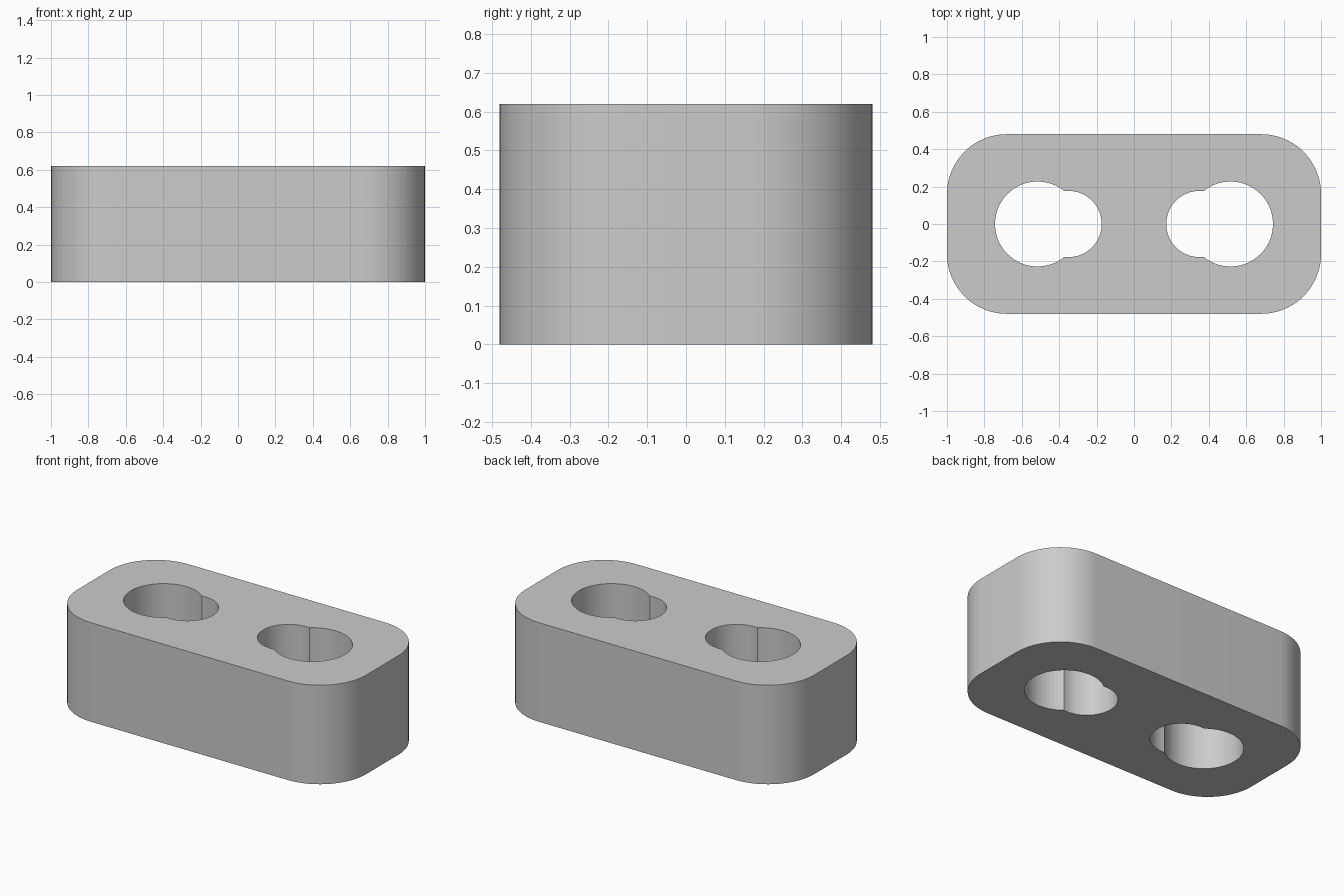
import bpy, bmesh
from math import cos, sin, pi, atan2, sqrt, radians

cube = bpy.data.objects.get("Cube")
if cube:
    bpy.data.objects.remove(cube, do_unlink=True)

HEIGHT = 0.62
HALF_X, HALF_Y, CORNER = 1.0, 0.48, 0.32
BIG_X, BIG_R = 0.516, 0.227      # wide part of each keyhole
SMALL_X, SMALL_R = 0.35, 0.177   # narrow part, towards the middle


def arc(cx, cy, r, start, end, steps):
    return [(cx + r * cos(start + (end - start) * i / steps),
             cy + r * sin(start + (end - start) * i / steps))
            for i in range(steps + 1)]


def rounded_outline():
    points = []
    for i, (sx, sy) in enumerate([(1, 1), (-1, 1), (-1, -1), (1, -1)]):
        points += arc(sx * (HALF_X - CORNER), sy * (HALF_Y - CORNER), CORNER,
                      i * pi / 2, (i + 1) * pi / 2, 20)
    return points


def keyhole(side):
    # Two overlapping circles joined where they cross
    d = BIG_X - SMALL_X
    a = (d * d + BIG_R ** 2 - SMALL_R ** 2) / (2 * d)
    h = sqrt(BIG_R ** 2 - a * a)
    big, small = atan2(h, -a), atan2(h, d - a)
    points = arc(BIG_X, 0, BIG_R, -big, big, 48)
    points += arc(SMALL_X, 0, SMALL_R, small, 2 * pi - small, 36)[1:-1]
    return [(side * x, y) for x, y in points]


# Flat plan with two holes, extruded to full height
bm = bmesh.new()
edges = []
for loop in (rounded_outline(), keyhole(1), keyhole(-1)):
    verts = [bm.verts.new((x, y, 0)) for x, y in loop]
    edges += [bm.edges.new((v, verts[i - 1])) for i, v in enumerate(verts)]
bmesh.ops.triangle_fill(bm, edges=edges, use_beauty=True, normal=(0, 0, 1))
top = bmesh.ops.extrude_face_region(bm, geom=bm.faces[:], use_keep_orig=True)
bmesh.ops.translate(bm, vec=(0, 0, HEIGHT),
                    verts=[v for v in top["geom"] if isinstance(v, bmesh.types.BMVert)])
bmesh.ops.recalc_face_normals(bm, faces=bm.faces[:])

mesh = bpy.data.meshes.new("link_block")
bm.to_mesh(mesh)
bm.free()
block = bpy.data.objects.new("link_block", mesh)
bpy.context.collection.objects.link(block)

# Plain grey
grey = bpy.data.materials.new("light_grey")
grey.use_nodes = True
colour = (0.6, 0.6, 0.6, 1)
grey.diffuse_color = colour
grey.node_tree.nodes["Principled BSDF"].inputs["Base Color"].default_value = colour
mesh.materials.append(grey)

# Smooth curved walls, sharp rims and creases
bpy.ops.object.select_all(action="DESELECT")
block.select_set(True)
bpy.context.view_layer.objects.active = block
bpy.ops.object.shade_smooth_by_angle(angle=radians(30))
